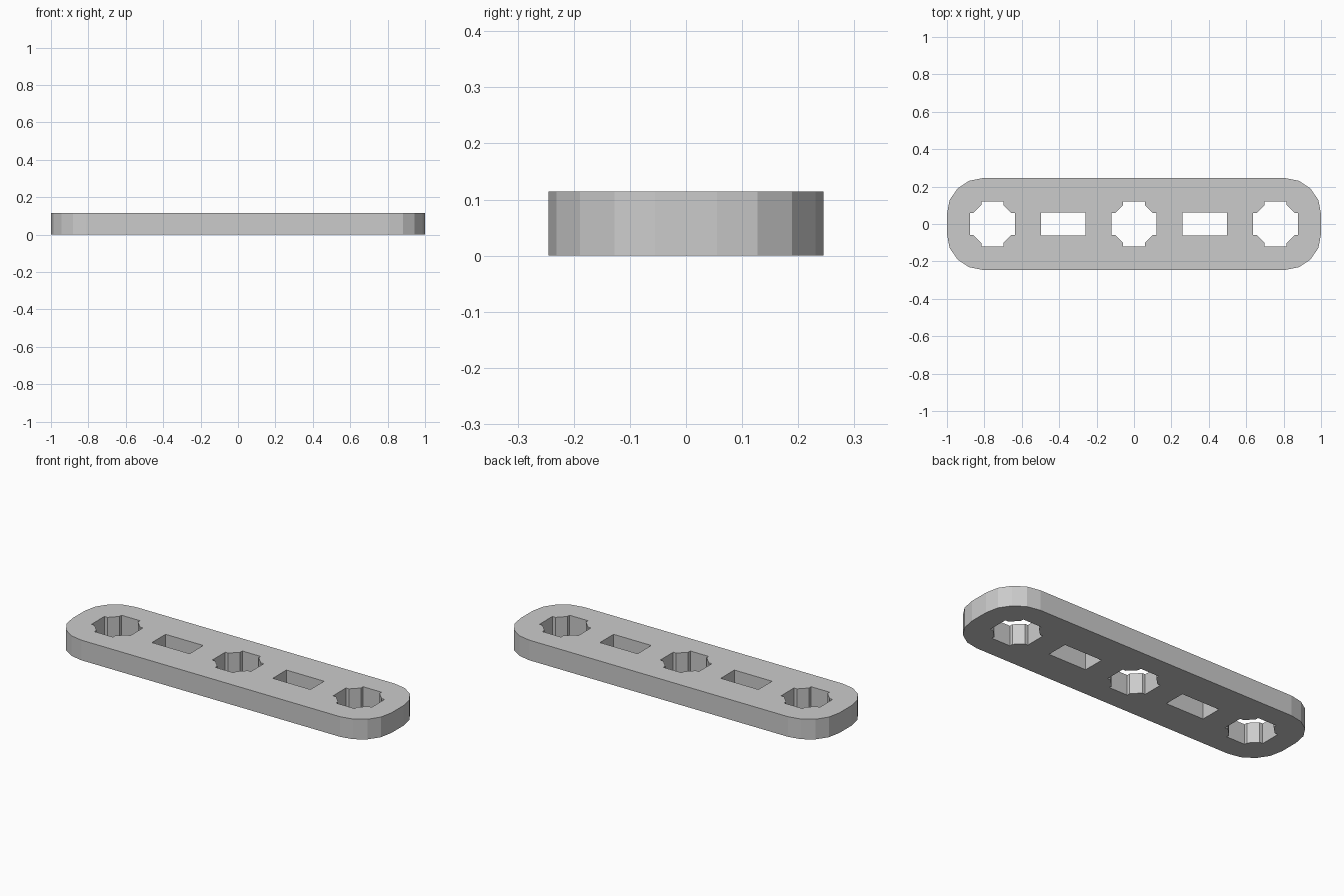
import bpy
import bmesh
from math import cos, sin, pi

cube = bpy.data.objects.get("Cube")
if cube:
    bpy.data.objects.remove(cube, do_unlink=True)

LENGTH, WIDTH, HEIGHT = 2.0, 0.49, 0.114
PITCH = 0.757
CORNER_RADIUS = 0.19
SLOT_X, SLOT_Y = 0.118, 0.061


def four_way(quarter):
    """Repeat a first-quadrant path, running counter-clockwise, around both axes."""
    left = [(-x, y) for x, y in reversed(quarter)]
    return quarter + left + [(-x, -y) for x, y in quarter + left]


def rounded_plate():
    cx, cy = LENGTH / 2 - CORNER_RADIUS, WIDTH / 2 - CORNER_RADIUS
    angles = [i * pi / 8 for i in range(5)]
    return four_way([(cx + CORNER_RADIUS * cos(a), cy + CORNER_RADIUS * sin(a)) for a in angles])


def shifted(points, dx):
    return [(x + dx, y) for x, y in points]


# Octagonal hole with four shallow square notches, and rectangular slot
arm, reach, shoulder = 0.058, 0.121, 0.102
notched_hole = four_way([(reach, arm), (shoulder, arm), (arm, shoulder), (arm, reach)])
slot = four_way([(SLOT_X, SLOT_Y)])

# Plate outline and its openings form one filled, extruded profile
outlines = [rounded_plate()]
outlines += [shifted(notched_hole, i * PITCH) for i in (-1, 0, 1)]
outlines += [shifted(slot, side * PITCH / 2) for side in (-1, 1)]

profile = bpy.data.curves.new("flat_link_bar", 'CURVE')
profile.dimensions = '2D'
profile.fill_mode = 'BOTH'
profile.extrude = HEIGHT / 2
for points in outlines:
    spline = profile.splines.new('POLY')
    spline.points.add(len(points) - 1)
    for p, (x, y) in zip(spline.points, points):
        p.co = (x, y, 0, 1)
    spline.use_cyclic_u = True

# Turn the profile into a welded, flat-shaded mesh resting on the ground
source = bpy.data.objects.new("profile_source", profile)
bpy.context.collection.objects.link(source)
bpy.context.view_layer.update()
depsgraph = bpy.context.evaluated_depsgraph_get()
mesh = bpy.data.meshes.new_from_object(source.evaluated_get(depsgraph))
bpy.data.objects.remove(source, do_unlink=True)

bm = bmesh.new()
bm.from_mesh(mesh)
bmesh.ops.remove_doubles(bm, verts=bm.verts, dist=0.0001)
bmesh.ops.translate(bm, verts=bm.verts, vec=(0, 0, HEIGHT / 2))
bmesh.ops.recalc_face_normals(bm, faces=bm.faces)
for face in bm.faces:
    face.smooth = False
bm.to_mesh(mesh)
bm.free()

bar = bpy.data.objects.new("flat_link_bar", mesh)
bpy.context.collection.objects.link(bar)
